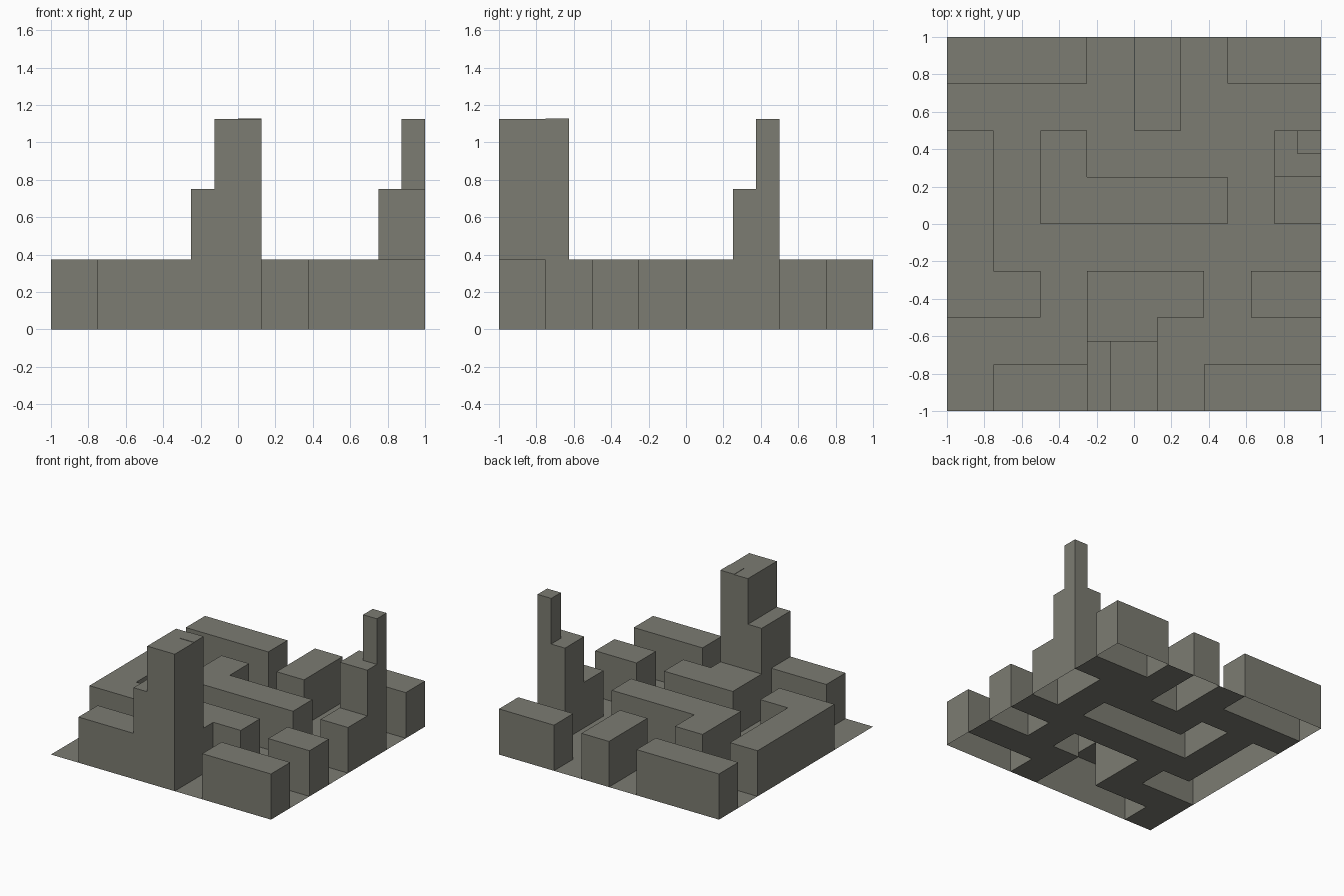
import bpy, bmesh

if "Cube" in bpy.data.objects:
    bpy.data.objects.remove(bpy.data.objects["Cube"])

N, CELL = 16, 0.125
LOW, MID, HIGH = 0.375, 0.75, 1.125

# Block footprints: x0, x1, y0, y1, roof height (later ones override)
BLOCKS = [
    (-1, -.25, .75, 1, LOW),            # back row
    (0, .25, .5, 1, LOW),
    (.5, 1, .75, 1, LOW),
    (-1, -.75, -.5, .5, LOW),           # left L-shaped block
    (-.75, -.5, -.5, -.25, LOW),
    (-.5, -.25, 0, .5, LOW),            # middle L-shaped block
    (-.25, .5, 0, .25, LOW),
    (.625, 1, -.5, -.25, LOW),          # right block
    (.375, 1, -1, -.75, LOW),           # front blocks
    (-.75, -.25, -1, -.75, LOW),
    (-.25, .375, -.5, -.25, LOW),       # block behind the front tower
    (-.25, .125, -.625, -.5, LOW),
    (-.25, -.125, -1, -.625, MID),      # front tower
    (-.125, .125, -1, -.625, HIGH),
    (0, .125, -.75, -.625, HIGH + .003),
    (.75, 1, 0, .25, LOW),              # stepped right tower
    (.75, 1, .25, .5, MID),
    (.875, 1, .375, .5, HIGH),
]

heights = {(i, j): 0.0 for i in range(N) for j in range(N)}
for x0, x1, y0, y1, h in BLOCKS:
    for i in range(round((x0 + 1) / CELL), round((x1 + 1) / CELL)):
        for j in range(round((y0 + 1) / CELL), round((y1 + 1) / CELL)):
            heights[i, j] = h

stone = bpy.data.materials.new("warm grey stone")
stone.diffuse_color = (0.2, 0.2, 0.168, 1)
stone.use_nodes = True
stone.node_tree.nodes["Principled BSDF"].inputs["Base Color"].default_value = stone.diffuse_color

bm = bmesh.new()


def quad(*points):
    bm.faces.new([bm.verts.new(p) for p in points])


# One open-bottomed sheet: ground and roofs, joined by walls at height changes
for (i, j), h in heights.items():
    x0, y0 = -1 + i * CELL, -1 + j * CELL
    x1, y1 = x0 + CELL, y0 + CELL
    quad((x0, y0, h), (x1, y0, h), (x1, y1, h), (x0, y1, h))
    sides = [((0, -1), (x0, y0), (x1, y0)), ((1, 0), (x1, y0), (x1, y1)),
             ((0, 1), (x1, y1), (x0, y1)), ((-1, 0), (x0, y1), (x0, y0))]
    for (di, dj), a, b in sides:
        low = heights.get((i + di, j + dj), 0.0)
        if h > low:
            quad((*a, low), (*b, low), (*b, h), (*a, h))

bmesh.ops.remove_doubles(bm, verts=bm.verts, dist=0.0005)
mesh = bpy.data.meshes.new("block_city_sheet")
bm.to_mesh(mesh)
bm.free()
mesh.materials.append(stone)
city = bpy.data.objects.new("block_city_sheet", mesh)
bpy.context.collection.objects.link(city)
